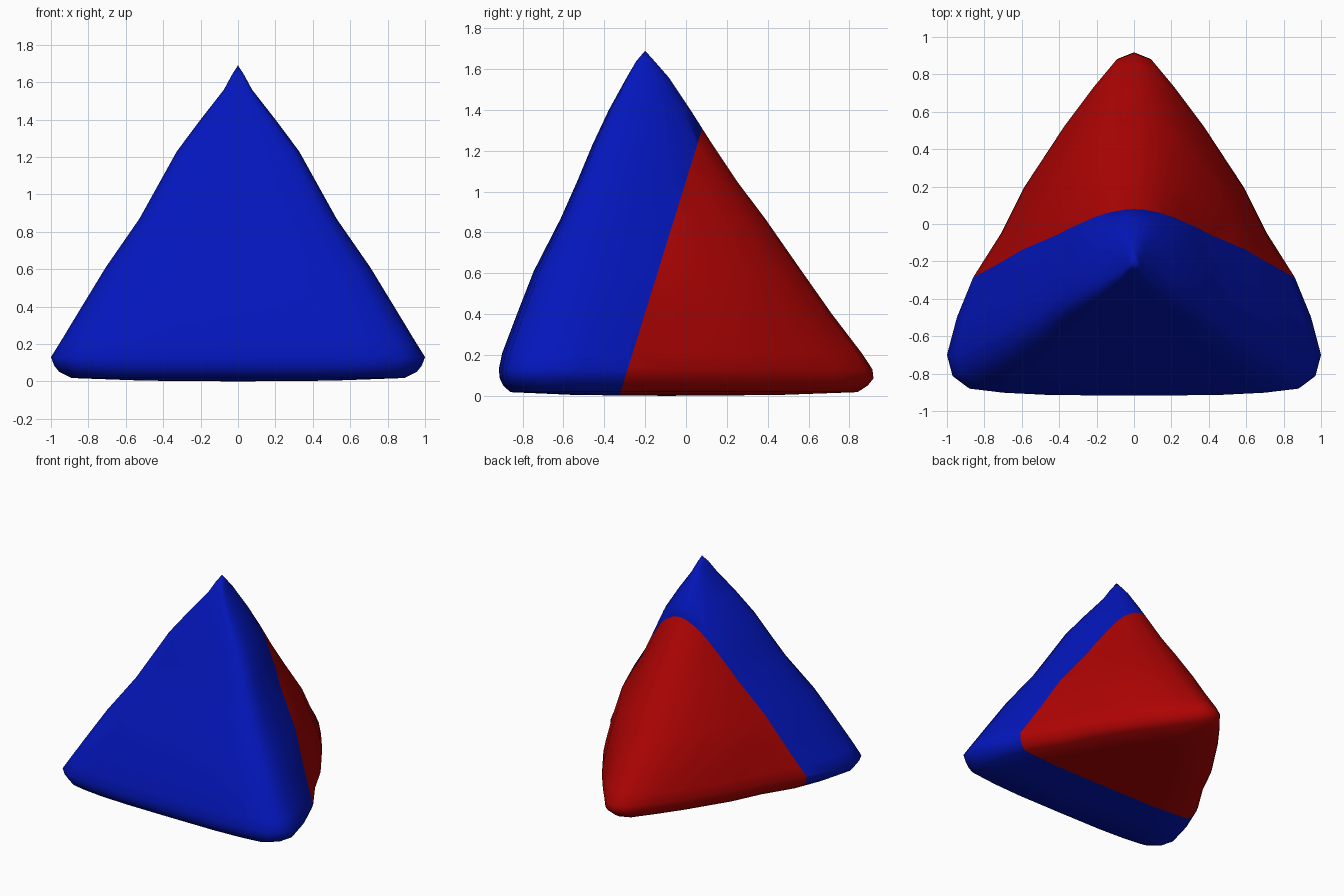
import bpy, bmesh
from math import sqrt
from mathutils import Vector

if "Cube" in bpy.data.objects:
    bpy.data.objects.remove(bpy.data.objects["Cube"])

# Rounded-triangle sections: height, half width, front y, y of widest point, back y
LEVELS = [
    (0.004, 0.50, -0.54, -0.38, 0.45),
    (0.018, 0.89, -0.86, -0.66, 0.84),
    (0.050, 0.955, -0.895, -0.69, 0.89),
    (0.085, 0.983, -0.912, -0.70, 0.918),
    (0.130, 1.00, -0.917, -0.70, 0.913),
    (0.210, 0.95, -0.90, -0.68, 0.86),
    (0.400, 0.835, -0.828, -0.63, 0.715),
    (0.610, 0.707, -0.746, -0.57, 0.567),
    (0.870, 0.527, -0.613, -0.48, 0.386),
    (1.050, 0.427, -0.533, -0.42, 0.25),
    (1.230, 0.327, -0.458, -0.36, 0.13),
    (1.400, 0.20, -0.378, -0.30, 0.022),
    (1.560, 0.075, -0.29, -0.243, -0.085),
    (1.640, 0.032, -0.243, -0.22, -0.155),
]
BOTTOM, APEX = (0, -0.1, 0), (0, -0.2, 1.69)
# Front edge to corner, then corner to back tip (x share, y share)
FRONT = [(0.0, 0.0), (0.44, 0.01), (0.70, 0.07), (0.88, 0.17), (0.97, 0.48)]
SIDE = [(1.0, 0.0), (0.945, 0.125), (0.855, 0.258), (0.70, 0.406), (0.58, 0.554),
        (0.36, 0.76), (0.21, 0.885), (0.09, 0.978), (0.0, 1.0)]
SEAM_POINT, SEAM_NORMAL = Vector((0, -0.32, 0.02)), Vector((0, 1, -0.31))


def section(z, w, front, wide, back):
    # The sides grow rounder towards the apex
    k = min(0.6, max(0, z - 0.1) * 1.2) + min(0.4, max(0, z - 0.9) * 0.65)
    half = [(w * u, front + v * (wide - front), z) for u, v in FRONT]
    for u, v in SIDE:
        u += k * (sqrt(1 - v * v) - u)
        half.append((w * u, wide + v * (back - wide), z))
    return half + [(-x, y, h) for x, y, h in half[-2:0:-1]]


def half_body(name, color, front):
    # Loft the whole rounded pyramid
    bm = bmesh.new()
    rings = [[bm.verts.new(p) for p in section(*lv)] for lv in LEVELS]
    n = len(rings[0])
    low, top = bm.verts.new(BOTTOM), bm.verts.new(APEX)
    for i in range(n):
        j = (i + 1) % n
        bm.faces.new((low, rings[0][j], rings[0][i]))
        bm.faces.new((rings[-1][i], rings[-1][j], top))
        for a, b in zip(rings, rings[1:]):
            bm.faces.new((a[i], a[j], b[j], b[i]))
    # Keep one side of the sloping seam and close it
    cut = bmesh.ops.bisect_plane(
        bm, geom=bm.verts[:] + bm.edges[:] + bm.faces[:], plane_co=SEAM_POINT,
        plane_no=SEAM_NORMAL, clear_outer=front, clear_inner=not front)
    edges = [e for e in cut["geom_cut"] if isinstance(e, bmesh.types.BMEdge)]
    bmesh.ops.contextual_create(bm, geom=edges)
    bmesh.ops.recalc_face_normals(bm, faces=bm.faces[:])
    mesh = bpy.data.meshes.new(name)
    bm.to_mesh(mesh)
    bm.free()
    obj = bpy.data.objects.new(name, mesh)
    bpy.context.collection.objects.link(obj)
    mat = bpy.data.materials.new(name + "_color")
    mat.diffuse_color = color
    mat.use_nodes = True
    mat.node_tree.nodes["Principled BSDF"].inputs["Base Color"].default_value = mat.diffuse_color
    mesh.materials.append(mat)
    bpy.ops.object.select_all(action='DESELECT')
    obj.select_set(True)
    bpy.context.view_layer.objects.active = obj
    bpy.ops.object.shade_smooth_by_angle(angle=1.05)


# Two solid halves of the pyramid
half_body("front_half", (0.001, 0.008, 0.5, 1), True)
half_body("back_half", (0.42, 0.001, 0.001, 1), False)
